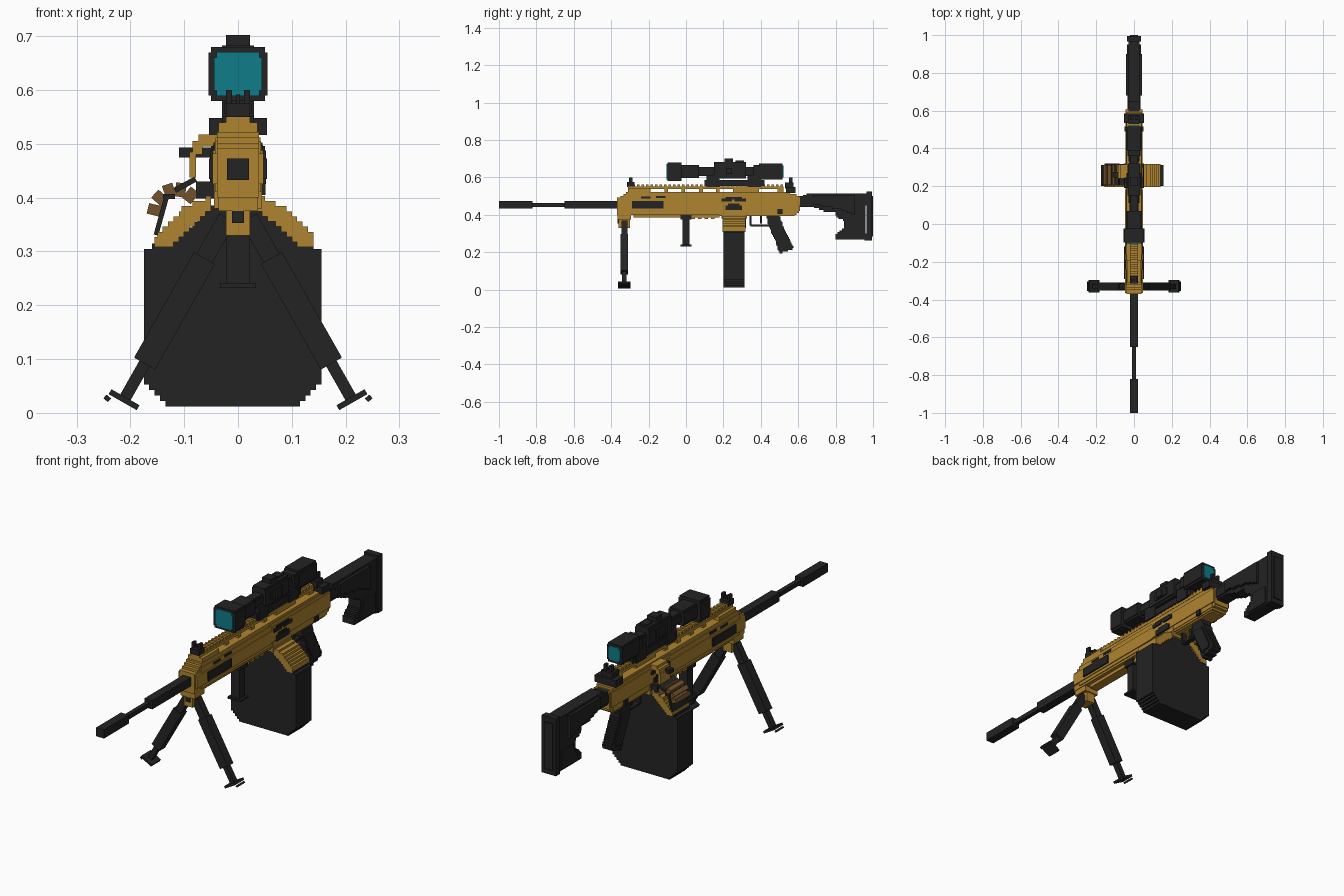
import bpy, bmesh, math
from mathutils import Matrix, Vector


def material(name, rgb):
    m = bpy.data.materials.new(name)
    m.diffuse_color = (*rgb, 1)
    return m


DARK = material("charcoal", (0.017, 0.017, 0.017))
GOLD = material("ochre", (0.43, 0.235, 0.03))
TEAL = material("teal_glass", (0.005, 0.2, 0.25))
BROWN = material("brown", (0.17, 0.085, 0.025))


def box(x0, x1, y0, y1, z0, z1):
    """Axis-aligned box given as centre, size, tilt about y."""
    return (((x0 + x1) / 2, (y0 + y1) / 2, (z0 + z1) / 2), (x1 - x0, y1 - y0, z1 - z0), 0)


def part(name, mat, boxes):
    bm = bmesh.new()
    for c, s, tilt in boxes:
        mx = (Matrix.Translation(c) @ Matrix.Rotation(tilt, 4, 'Y')
              @ Matrix.Diagonal((*s, 1)))
        bmesh.ops.create_cube(bm, size=1, matrix=mx)
    me = bpy.data.meshes.new(name)
    bm.to_mesh(me)
    bm.free()
    me.materials.append(mat)
    ob = bpy.data.objects.new(name, me)
    bpy.context.collection.objects.link(ob)
    return ob


def stepped(poly, axis, d0, d1, step=0.01):
    """Fill an outline (horizontal, z) with rows of boxes, giving blocky edges."""
    z0, z1 = min(p[1] for p in poly), max(p[1] for p in poly)
    n = max(1, round((z1 - z0) / step))
    h = (z1 - z0) / n
    rows = []
    for i in range(n):
        z = z0 + (i + 0.5) * h
        cuts = sorted(a[0] + (z - a[1]) / (b[1] - a[1]) * (b[0] - a[0])
                      for a, b in zip(poly, poly[1:] + poly[:1])
                      if (a[1] <= z) != (b[1] <= z))
        cuts = [round(c / 0.005) * 0.005 for c in cuts]
        if rows and rows[-1][0] == cuts:
            rows[-1][2] = z0 + (i + 1) * h
        else:
            rows.append([cuts, z0 + i * h, z0 + (i + 1) * h])
    out = []
    for cuts, a, b in rows:
        for l, r in zip(cuts[::2], cuts[1::2]):
            out.append(box(l, r, d0, d1, a, b) if axis == 'y' else box(d0, d1, l, r, a, b))
    return out


def tube(y0, y1, z, rx, rz=None, cut=0.35):
    """Blocky octagonal tube along y."""
    rz = rz or rx
    kx, kz = rx * (1 - cut), rz * (1 - cut)
    return stepped([(-kx, z - rz), (kx, z - rz), (rx, z - kz), (rx, z + kz),
                    (kx, z + rz), (-kx, z + rz), (-rx, z + kz), (-rx, z - kz)], 'y', y0, y1)


# Barrel and muzzle
part("barrel", DARK, tube(-0.83, -0.64, 0.453, 0.01) + tube(-0.65, -0.30, 0.453, 0.02))
part("muzzle_brake", DARK, tube(-1, -0.82, 0.453, 0.02))

# Main body and handguard
body = [(-0.37, 0.405), (-0.37, 0.485), (-0.31, 0.522), (0.54, 0.522), (0.61, 0.50),
        (0.61, 0.42), (0.58, 0.40), (-0.30, 0.40)]
part("body_core", GOLD, stepped(body, 'x', -0.039, 0.039))
part("handguard_sides", GOLD, [box(-0.047, 0.047, -0.365, 0.18, 0.425, 0.482),
                               box(-0.043, 0.043, -0.33, 0.18, 0.41, 0.505)])
part("receiver_sides", GOLD, [box(-0.046, 0.046, 0.18, 0.605, 0.43, 0.498),
                              box(-0.042, 0.042, 0.17, 0.59, 0.41, 0.512)])
part("front_hump", GOLD, [box(-0.036, 0.036, -0.31, -0.19, 0.515, 0.54)])
part("lower_rail", GOLD, [box(-0.022, 0.022, -0.28, 0.18, 0.385, 0.405)]
     + [box(-0.025, 0.025, y, y + 0.018, 0.377, 0.39) for y in (0.03, 0.065, 0.1, 0.135)])
part("lower_receiver", GOLD, [box(-0.034, 0.034, 0.18, 0.58, 0.393, 0.42)])

# Top rail carried on posts, with teeth
part("top_rail", GOLD, [box(-0.022, 0.022, -0.31, 0.52, 0.538, 0.551)]
     + [box(-0.02, 0.02, -0.31 + i * 0.024, -0.297 + i * 0.024, 0.55, 0.561) for i in range(35)])
part("rail_posts", GOLD, [box(-0.02, 0.02, y, y + w, 0.515, 0.54) for y, w in
     ((-0.31, 0.12), (-0.115, 0.02), (-0.025, 0.02), (0.07, 0.02), (0.16, 0.02),
      (0.25, 0.14), (0.49, 0.03))])

# Dark side details, mirrored
for side, s in (("right", 1), ("left", -1)):
    def plate(o, y0, y1, z0, z1):
        return box(min(s * 0.03, s * o), max(s * 0.03, s * o), y0, y1, z0, z1)
    part(side + "_handguard_panel", DARK, [plate(0.054, -0.29, -0.12, 0.435, 0.473)])
    part(side + "_vents", DARK, [plate(0.0455, -0.24, -0.19, 0.488, 0.498),
                                 plate(0.0455, -0.16, -0.11, 0.49, 0.502)])
    part(side + "_port", DARK, [plate(0.052, 0.19, 0.245, 0.472, 0.488),
                                plate(0.052, 0.26, 0.32, 0.472, 0.488),
                                plate(0.05, 0.21, 0.30, 0.482, 0.496),
                                plate(0.052, 0.21, 0.30, 0.425, 0.45),
                                plate(0.049, 0.225, 0.285, 0.447, 0.46)])
    part(side + "_selector", DARK, [plate(0.051, 0.49, 0.515, 0.405, 0.43)])

# Iron sights
part("front_sight", DARK, [box(-0.022, 0.022, -0.315, -0.275, 0.55, 0.575),
                           box(-0.022, -0.011, -0.305, -0.285, 0.57, 0.60),
                           box(0.011, 0.022, -0.305, -0.285, 0.57, 0.60),
                           box(-0.004, 0.004, -0.30, -0.29, 0.57, 0.592)])
part("rear_sight", DARK, [box(-0.054, 0.054, 0.535, 0.585, 0.516, 0.548),
                          box(-0.03, 0.03, 0.53, 0.575, 0.54, 0.572),
                          box(-0.02, -0.008, 0.55, 0.57, 0.57, 0.60),
                          box(0.008, 0.02, 0.55, 0.57, 0.57, 0.60)])

# Scope
part("scope_objective", DARK, tube(-0.098, -0.025, 0.63, 0.055, 0.05, 0.2)
     + tube(-0.03, 0.07, 0.632, 0.04, 0.035, 0.3))
part("scope_tube", DARK, tube(0.06, 0.40, 0.632, 0.025, 0.025))
part("scope_housing", DARK, tube(0.15, 0.32, 0.638, 0.035, 0.045, 0.3)
     + tube(0.19, 0.27, 0.638, 0.042, 0.03, 0.3))
part("scope_turret", DARK, [box(-0.022, 0.022, 0.205, 0.25, 0.67, 0.702),
                            box(-0.016, 0.016, 0.265, 0.31, 0.67, 0.69),
                            box(-0.049, 0.049, 0.215, 0.245, 0.62, 0.65)])
part("scope_eyepiece", DARK, tube(0.36, 0.40, 0.632, 0.034, 0.034, 0.3)
     + tube(0.39, 0.517, 0.632, 0.042, 0.043, 0.3))
part("scope_mounts", DARK, [box(-0.03, 0.03, y, y + 0.07, 0.55, 0.612) for y in (0.11, 0.33)]
     + [box(-0.025, 0.025, 0.10, 0.42, 0.555, 0.585)])
part("front_lens", TEAL, tube(-0.103, -0.096, 0.63, 0.044, 0.041, 0.25))
part("rear_lens", TEAL, tube(0.513, 0.522, 0.632, 0.032, 0.033, 0.35))

# Bipod
part("bipod_mount", GOLD, [box(-0.022, 0.022, -0.36, -0.30, 0.33, 0.42),
                           box(-0.036, 0.036, -0.365, -0.295, 0.375, 0.41)])
part("bipod_pin", DARK, [box(-0.011, 0.011, -0.365, -0.355, 0.353, 0.375)])
TOP, FOOT = Vector((0.02, -0.33, 0.362)), Vector((0.212, -0.33, 0.024))
tilt = math.atan2(FOOT.x - TOP.x, FOOT.z - TOP.z)


def leg_piece(s, t0, t1, w, d):
    c = TOP.lerp(FOOT, (t0 + t1) / 2)
    return ((s * c.x, c.y, c.z), (w, d, (FOOT - TOP).length * (t1 - t0)), s * tilt)


for side, s in (("right", 1), ("left", -1)):
    part(side + "_bipod_leg", DARK, [leg_piece(s, 0, 0.27, 0.034, 0.032),
                                     leg_piece(s, 0.22, 0.80, 0.045, 0.042),
                                     leg_piece(s, 0.78, 1, 0.022, 0.026)])
    part(side + "_bipod_foot", DARK, [leg_piece(s, 0.985, 1.012, 0.06, 0.065),
                                      ((s * 0.243, -0.33, 0.027), (0.011, 0.05, 0.009), -s * 0.7)])

# Vertical foregrip
part("foregrip", DARK, [box(-0.022, 0.022, -0.02, 0.02, 0.235, 0.40),
                        box(-0.033, 0.033, -0.03, 0.03, 0.232, 0.241),
                        box(-0.03, 0.03, -0.03, 0.03, 0.375, 0.41)])

# Ammunition box with sloped bottom corners and feed cover
part("ammo_box", DARK, stepped([(-0.13, 0.012), (0.11, 0.012), (0.153, 0.055), (0.153, 0.308),
                                (0.12, 0.312), (0.045, 0.385), (-0.045, 0.385), (-0.13, 0.312),
                                (-0.175, 0.308), (-0.175, 0.055)], 'y', 0.20, 0.312))
cover = [(0.115, 0.308), (0.143, 0.308), (0.14, 0.33), (0.09, 0.38), (0.04, 0.403), (0.035, 0.38)]
part("right_feed_cover", GOLD, stepped(cover, 'y', 0.196, 0.318))
part("left_feed_cover", GOLD, stepped([(-x - 0.012, z) for x, z in cover], 'y', 0.196, 0.318))
part("magazine_well", GOLD, [box(-0.045, 0.045, 0.19, 0.325, 0.38, 0.425)])

# Belt on the left side with guide plates
part("ammo_belt", BROWN, [((-0.094 + 0.042 * math.cos(a) - 0.02, 0.26, 0.365 + 0.05 * math.sin(a)),
                           (0.026, 0.105, 0.02), -a) for a in (0.9, 1.4, 1.9, 2.4, 2.9)])
part("belt_guides", DARK, [((-0.142, 0.262, 0.368), (0.009, 0.115, 0.078), 0.27),
                           ((-0.128, 0.262, 0.402), (0.022, 0.115, 0.009), 0),
                           ((-0.098, 0.262, 0.424), (0.044, 0.115, 0.01), -0.5),
                           box(-0.078, -0.04, 0.205, 0.318, 0.398, 0.43)])

# Charging handle and its curved guard
part("charging_handle", DARK, [box(-0.11, -0.04, 0.245, 0.275, 0.475, 0.493)])
part("handle_guard", GOLD, [box(-0.09, -0.078, 0.24, 0.315, 0.437, 0.485),
                            box(-0.085, -0.066, 0.24, 0.315, 0.48, 0.505),
                            box(-0.073, -0.035, 0.24, 0.315, 0.495, 0.517)])

# Trigger and pistol grip
part("trigger_guard", DARK, [box(-0.012, 0.012, 0.345, 0.45, 0.338, 0.347),
                             box(-0.012, 0.012, 0.34, 0.35, 0.343, 0.40),
                             box(-0.007, 0.007, 0.395, 0.407, 0.355, 0.40)])
part("pistol_grip", DARK, stepped([(0.43, 0.40), (0.50, 0.40), (0.515, 0.35), (0.578, 0.22),
                                   (0.50, 0.193), (0.485, 0.24), (0.435, 0.36)], 'x', -0.024, 0.024)
     + stepped([(0.445, 0.35), (0.505, 0.35), (0.56, 0.235), (0.505, 0.215)], 'x', -0.031, 0.031))

# Stock
part("stock_frame", DARK, stepped([(0.60, 0.455), (0.60, 0.49), (0.65, 0.512), (0.96, 0.515),
                                   (0.96, 0.268), (0.80, 0.268), (0.80, 0.295), (0.845, 0.33),
                                   (0.845, 0.37), (0.805, 0.385), (0.80, 0.415), (0.74, 0.42),
                                   (0.69, 0.44)], 'x', -0.03, 0.03))
part("stock_cheek", DARK, stepped([(0.68, 0.455), (0.68, 0.505), (0.90, 0.505), (0.90, 0.40),
                                   (0.82, 0.43)], 'x', -0.043, 0.043))
part("stock_neck", DARK, tube(0.595, 0.70, 0.472, 0.034, 0.03))
part("stock_lower_panel", DARK, stepped([(0.83, 0.275), (0.87, 0.36), (0.95, 0.36),
                                         (0.95, 0.275)], 'x', -0.036, 0.036))
part("butt_pad", DARK, [box(-0.036, 0.036, 0.965, 0.995, 0.262, 0.525),
                        box(-0.022, 0.022, 0.975, 1.0, 0.285, 0.50),
                        box(-0.03, 0.03, 0.955, 0.97, 0.262, 0.30),
                        box(-0.03, 0.03, 0.955, 0.97, 0.45, 0.515)])
